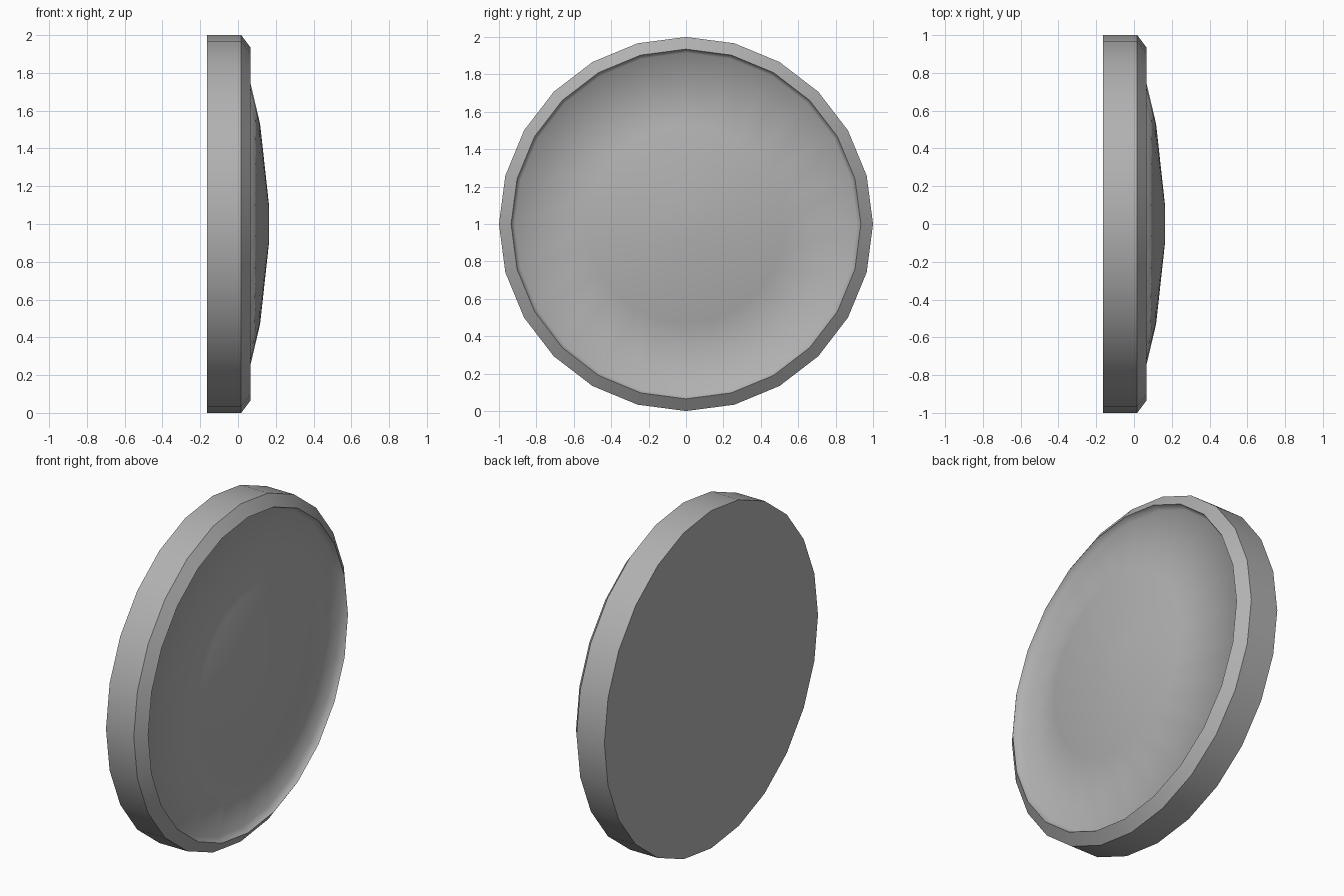
import bpy, bmesh, math

if "Cube" in bpy.data.objects:
    bpy.data.objects.remove(bpy.data.objects["Cube"])

SIDES = 24


def lathe_x(name, profile, sharp_rings):
    """Spin (x, radius) rings around the x axis, closing both ends."""
    bm = bmesh.new()
    rings = []
    for x, r in profile:
        rings.append([bm.verts.new((x,
                                    r * math.sin(2 * math.pi * i / SIDES),
                                    1 + r * math.cos(2 * math.pi * i / SIDES)))
                      for i in range(SIDES)])
    for a, b in zip(rings, rings[1:]):
        for i in range(SIDES):
            j = (i + 1) % SIDES
            bm.faces.new((a[i], a[j], b[j], b[i]))
    bm.faces.new(rings[0])
    bm.faces.new(rings[-1])
    bmesh.ops.recalc_face_normals(bm, faces=bm.faces)
    # Smooth everywhere except the chosen crisp rings
    for f in bm.faces:
        f.smooth = True
    for k in sharp_rings:
        for i in range(SIDES):
            bm.edges.get((rings[k][i], rings[k][(i + 1) % SIDES])).smooth = False
    mesh = bpy.data.meshes.new(name)
    bm.to_mesh(mesh)
    bm.free()
    obj = bpy.data.objects.new(name, mesh)
    bpy.context.collection.objects.link(obj)
    return obj


# Flat back, straight rim, chamfer, steep inner lip and low central dome
disc = lathe_x("domed_disc", [
    (-0.165, 1.0), (0.017, 1.0), (0.066, 0.935),
    (0.026, 0.915), (0.117, 0.53), (0.163, 0.11),
], sharp_rings=(0, 1, 2))

# Dark grey finish
grey = bpy.data.materials.new("dark_grey")
grey.diffuse_color = (0.44, 0.44, 0.44, 1)
grey.use_nodes = True
grey.node_tree.nodes["Principled BSDF"].inputs["Base Color"].default_value = grey.diffuse_color
disc.data.materials.append(grey)
